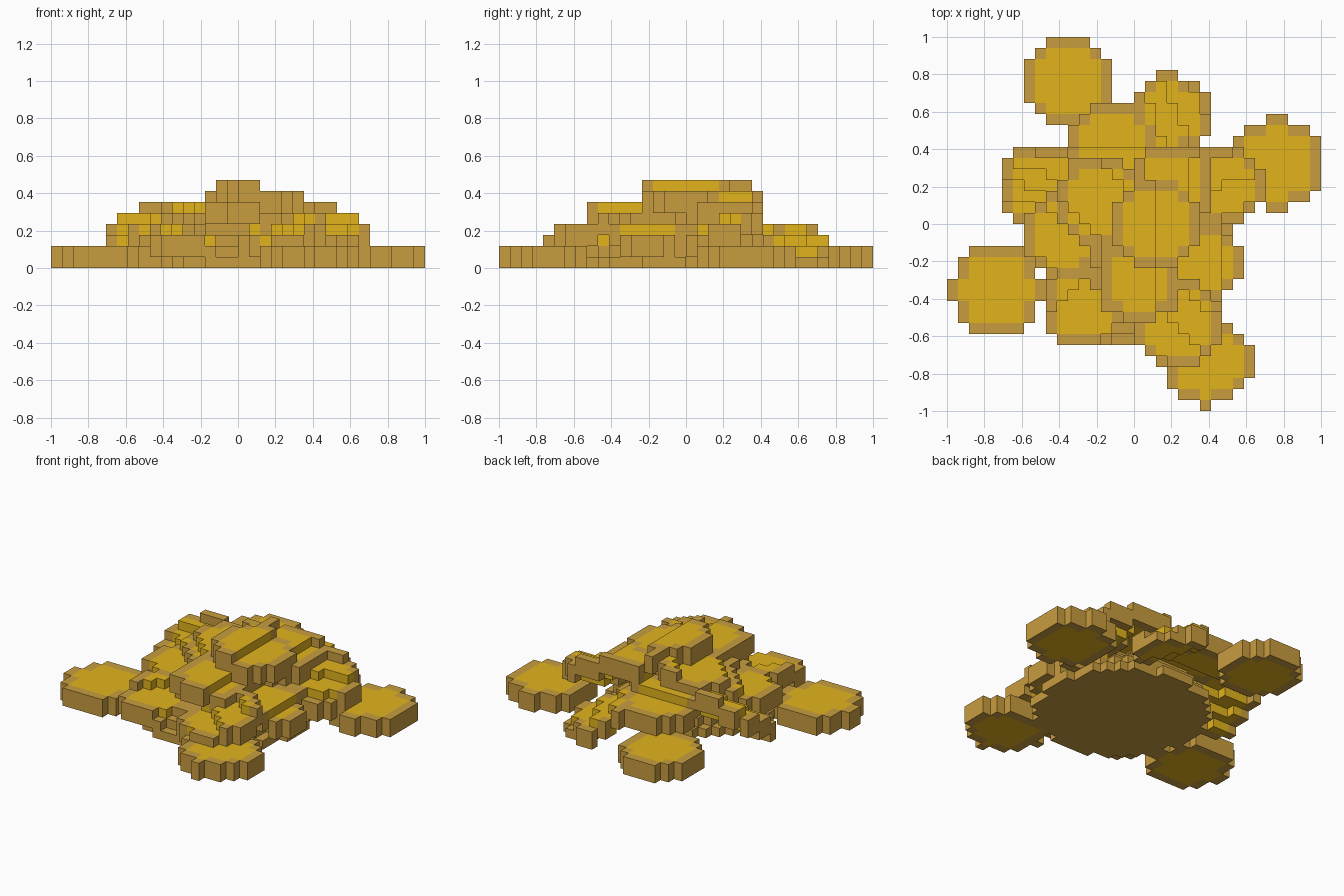
import bpy
import bmesh
from math import floor, hypot
from mathutils import Vector

old = bpy.data.objects.get("Cube")
if old:
    bpy.data.objects.remove(old)

UNIT = 1 / 17   # edge of one block
HALF = 17       # blocks from the centre to the edge


def material(name, colour):
    mat = bpy.data.materials.new(name)
    mat.use_nodes = True
    mat.diffuse_color = (*colour, 1)
    mat.node_tree.nodes["Principled BSDF"].inputs["Base Color"].default_value = (*colour, 1)
    return mat


MATERIALS = [material("bronze rim", (0.58, 0.335, 0.05)),
             material("gold face", (0.76, 0.45, 0.012))]

blocks = {}     # block position -> (part name, material index)


def disc(cx, cy, r):
    """Cells of a round, stepped disc."""
    reach = range(2 * HALF)
    return {(i, j) for i in reach for j in reach
            if hypot(i + 0.5 - cx, j + 0.5 - cy) <= r}


def coin(name, cx, cy, r, top, slope_x=0, slope_y=0):
    """Two blocks thick, gold inside a bronze rim, leaning in steps."""
    cells = disc(cx, cy, r)
    for i, j in cells:
        around = ((i - 1, j), (i + 1, j), (i, j - 1), (i, j + 1))
        gold = int(all(c in cells for c in around))
        level = floor(top + slope_x * (i + 0.5 - cx) + slope_y * (j + 0.5 - cy))
        for k in (level, level - 1):
            if k >= 0:
                blocks[i, j, k] = (name, gold)


# Solid heap under the coins
for k, r in enumerate((8.8, 8.1, 7, 5.5, 4)):
    for i, j in disc(17, 15, r):
        blocks[i, j, k] = ("heap_core", 0)

# Coins lying flat on the ground
coin("ground_coin_back", 11, 30, 4, 1)
coin("ground_coin_left", 30, 22.5, 4.06, 1)
coin("ground_coin_right", 4.5, 11, 4.06, 1)
coin("ground_coin_front", 23.8, 4.4, 3.94, 1)

# Leaning coins around the heap, lowest first
coin("low_coin_back", 20.2, 27, 3.65, 2.4, -0.42, -0.2)
coin("low_coin_front_right", 12.5, 9.5, 3.65, 2.6, -0.15, 0.15)
coin("low_coin_left", 23.4, 13.5, 3.65, 3.4, slope_x=-0.2)
coin("low_coin_front", 20.8, 8, 4, 3.1, 0.2, 0.25)
coin("side_coin_right", 8.5, 20.5, 3.65, 3.39, 0.2, 0.6)
coin("side_coin_left", 25.4, 20.5, 3.65, 4, -0.15, 0.35)
coin("middle_coin_right", 10.5, 16, 3.8, 3.6, 0.1, 0.2)
coin("middle_coin_back", 14.8, 24, 4, 3.9, slope_y=-0.2)

# Coins on top of the heap
coin("upper_coin_right", 13.8, 19, 4, 5.45, 0.15, 0.13)
coin("upper_coin_front", 17.5, 12, 4, 5.2, slope_x=-0.15)
coin("upper_coin_back", 20.5, 20.2, 4, 6.25, -0.24, 0.07)
coin("top_coin", 19, 17, 4, 7, slope_x=-0.2)

# One mesh per part, made of the exposed block faces only
SIDES = [Vector(s) for s in ((1, 0, 0), (-1, 0, 0), (0, 1, 0),
                             (0, -1, 0), (0, 0, 1), (0, 0, -1))]

for part in sorted({owner for owner, _ in blocks.values()}):
    bm = bmesh.new()
    for pos, (owner, colour) in blocks.items():
        if owner != part:
            continue
        centre = Vector(pos) + Vector((0.5, 0.5, 0.5))
        for side in SIDES:
            if tuple(int(p + s) for p, s in zip(pos, side)) in blocks:
                continue
            u = side.yzx * 0.5
            v = side.cross(u)
            mid = centre + side * 0.5 - Vector((HALF, HALF, 0))
            corners = (mid - u - v, mid + u - v, mid + u + v, mid - u + v)
            face = bm.faces.new([bm.verts.new(c * UNIT) for c in corners])
            face.material_index = colour
    bmesh.ops.remove_doubles(bm, verts=bm.verts, dist=UNIT / 100)
    mesh = bpy.data.meshes.new(part)
    bm.to_mesh(mesh)
    bm.free()
    for mat in MATERIALS:
        mesh.materials.append(mat)
    bpy.context.collection.objects.link(bpy.data.objects.new(part, mesh))
